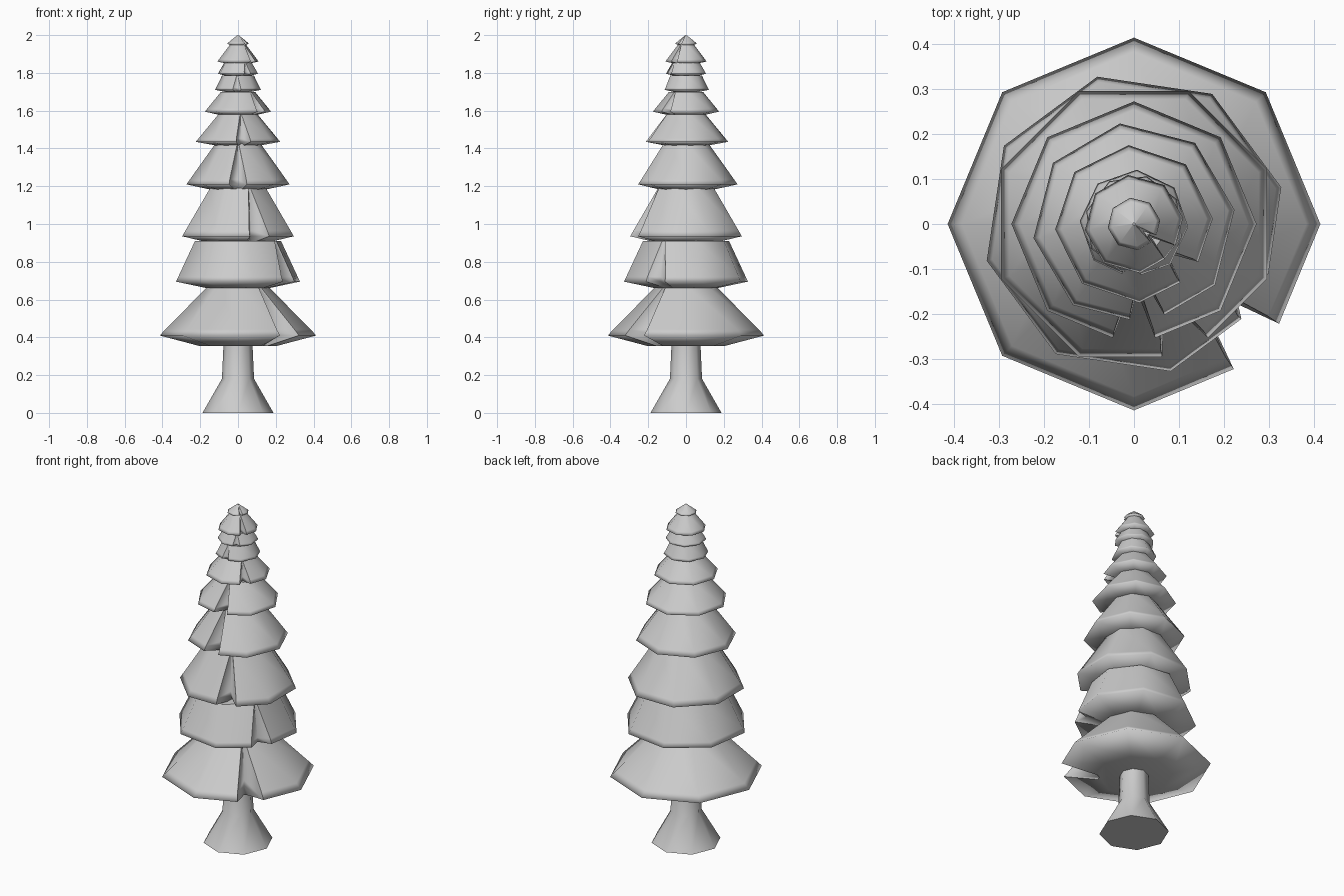
import bpy, bmesh
from math import sin, cos, radians

if "Cube" in bpy.data.objects:
    bpy.data.objects.remove(bpy.data.objects["Cube"])


def point(r, deg, z):
    return (r * cos(radians(deg)), r * sin(radians(deg)), z)


def finish(bm, name):
    bmesh.ops.recalc_face_normals(bm, faces=bm.faces)
    me = bpy.data.meshes.new(name)
    bm.to_mesh(me)
    bm.free()
    ob = bpy.data.objects.new(name, me)
    bpy.context.collection.objects.link(ob)


def skin(bm, rings):
    """Join stacked rings with quads; returns the faces in columns."""
    n = len(rings[0])
    cols = [[] for _ in range(n)]
    for a, b in zip(rings, rings[1:]):
        for i in range(n):
            j = (i + 1) % n
            f = bm.faces.new((a[i], a[j], b[j], b[i]))
            f.smooth = True
            cols[i].append(f)
    return cols


def branch_tier(name, rim_r, rim_z, top_r, top_z, drop, notch):
    """Octagonal skirt with one corner split open by a V notch."""
    bm = bmesh.new()
    lip = 0.12 if rim_r > 0.2 else 0.16
    profile = [(top_r, top_z, 2),
               (rim_r + (top_r - rim_r) * lip, rim_z + (top_z - rim_z) * lip, 10.5),
               (rim_r, rim_z, 10.5),
               (rim_r * 0.5, rim_z - drop, 7)]
    inner = max(1.1 * top_r, 0.45 * rim_r)
    rings = []
    for r, z, gap in profile:
        tip = r * cos(radians(22.5)) / cos(radians(22.5 - gap))
        pts = [point(tip, notch + gap, z)]
        pts += [point(r, notch + 45 * k, z) for k in range(1, 8)]
        pts += [point(tip, notch - gap, z), point(min(inner, 0.92 * r), notch, z)]
        rings.append([bm.verts.new(p) for p in pts])
    cols = skin(bm, rings)
    bm.faces.new(rings[0])
    under = bm.faces.new(rings[-1])
    under.smooth = True
    # crisp edges round the notch walls
    walls = set(cols[8] + cols[9])
    for e in bm.edges:
        if len([f for f in e.link_faces if f in walls]) == 1:
            e.smooth = False
    finish(bm, name)


# Trunk with flared foot
bm = bmesh.new()
rings = [[bm.verts.new(point(r, 45 * k, z)) for k in range(8)]
         for r, z in ((0.188, 0), (0.085, 0.18), (0.075, 0.40))]
skin(bm, rings)
for end in (rings[0], rings[-1]):
    f = bm.faces.new(end)
    for e in f.edges:
        e.smooth = False
finish(bm, "trunk")

# Branch tiers, bottom to top: rim radius, rim z, top radius, top z, underside drop, notch angle
tiers = [(0.415, 0.41, 0.155, 0.675, 0.055, -45),
         (0.338, 0.695, 0.235, 0.91, 0.035, -31),
         (0.320, 0.935, 0.16, 1.19, 0.035, -67.5),
         (0.273, 1.21, 0.12, 1.425, 0.03, -90),
         (0.226, 1.435, 0.105, 1.58, 0.02, -82),
         (0.176, 1.595, 0.09, 1.70, 0.02, -41),
         (0.121, 1.71, 0.085, 1.785, 0.012, -93),
         (0.110, 1.795, 0.075, 1.855, 0.012, -60),
         (0.110, 1.86, 0.042, 1.95, 0.012, -38),
         (0.059, 1.955, 0.003, 2.0, 0.012, -37)]
for i, t in enumerate(tiers):
    branch_tier(f"branch_tier_{i + 1}", *t)
